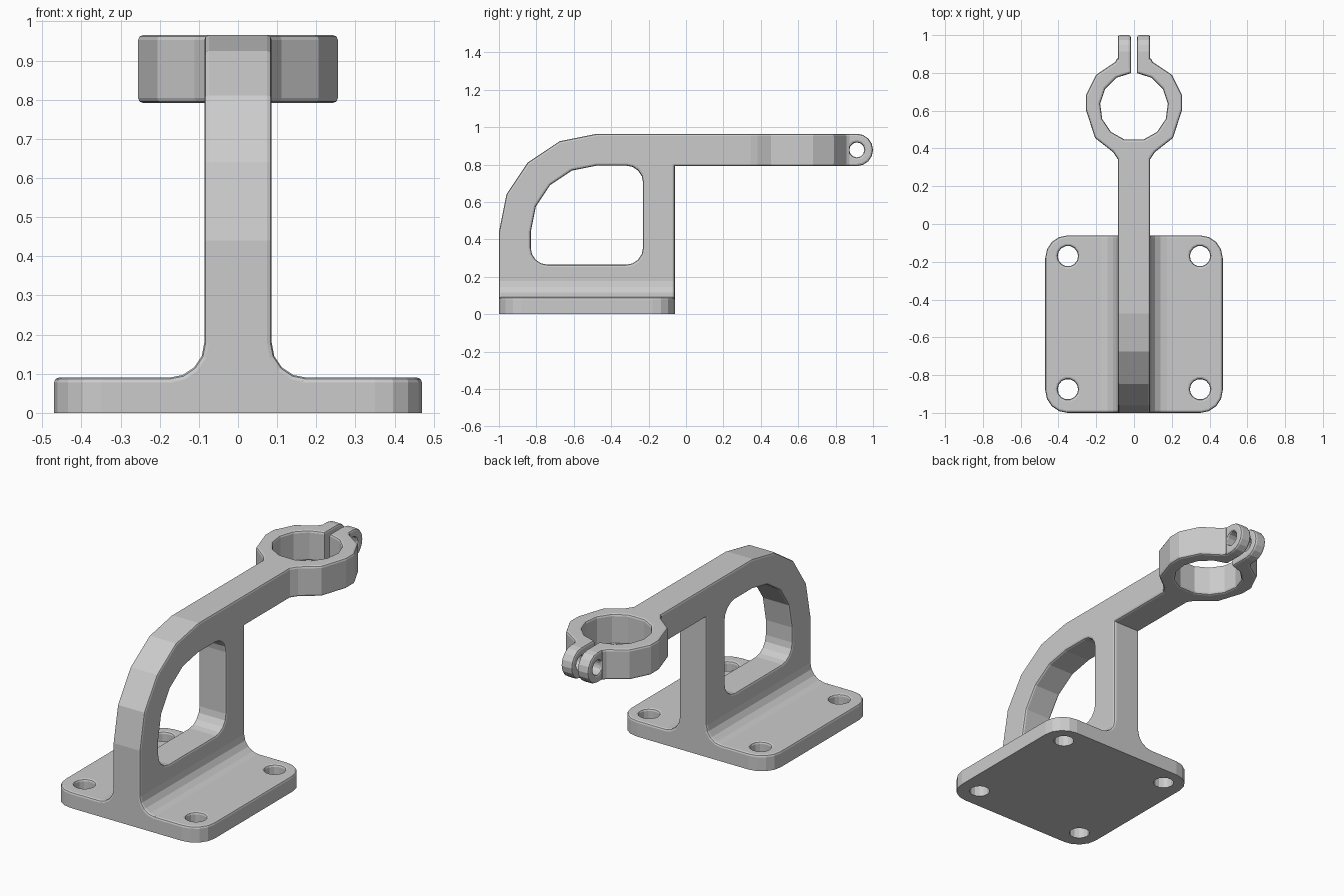
import bpy, bmesh
from math import sin, cos, radians
from mathutils import Vector

if "Cube" in bpy.data.objects:
    bpy.data.objects.remove(bpy.data.objects["Cube"])

W = 0.086            # half width of web, arm and clamp ears
BOTTOM, TOP = 0.792, 0.965   # arm height range
SOFT = 0.012         # small edge rounding

XY = lambda u, v, w: (u, v, w)
XZ = lambda u, v, w: (u, w, v)
YZ = lambda u, v, w: (w, u, v)


def arc(cx, cy, r, a0, a1, n):
    angles = [radians(a0 + (a1 - a0) * i / n) for i in range(n + 1)]
    return [(cx + r * cos(a), cy + r * sin(a)) for a in angles]


def circle(cx, cy, r, n):
    return arc(cx, cy, r, 0, 360, n)[:-1]


def oriented(pts, ccw):
    area = sum(a[0] * b[1] - b[0] * a[1] for a, b in zip(pts, pts[1:] + pts[:1]))
    return pts if (area > 0) == ccw else pts[::-1]


def inset(pts, d):
    """Move a loop into the material with mitred corners."""
    out = []
    for i, p in enumerate(pts):
        p, a, b = Vector(p), Vector(pts[i - 1]), Vector(pts[(i + 1) % len(pts)])
        e, f = (p - a).normalized(), (b - p).normalized()
        n, m = Vector((-e.y, e.x)), Vector((-f.y, f.x))
        out.append(p + (n + m) * d / (1 + n.dot(m)))
    return out


def prism(name, outline, lo, hi, place, holes=(), soft_lo=SOFT, soft_hi=SOFT):
    """Extrude an outline with holes, rounding the rims of both caps."""
    steps = []
    for base, s, soft in ((lo, 1, soft_lo), (hi, -1, soft_hi)):
        part = [(base + s * k * soft, q * soft)
                for k, q in ((0, 1), (0.29, 0.29), (1, 0))] if soft else [(base, 0)]
        steps += part if s == 1 else part[::-1]
    bm = bmesh.new()
    caps = ([], [])
    for loop in [oriented(outline, True)] + [oriented(h, False) for h in holes]:
        rings = [[bm.verts.new(place(p[0], p[1], w)) for p in inset(loop, d)]
                 for w, d in steps]
        n = len(loop)
        for r, s in zip(rings, rings[1:]):
            for i in range(n):
                j = (i + 1) % n
                bm.faces.new((r[i], r[j], s[j], s[i]))
        for cap, ring in zip(caps, (rings[0], rings[-1])):
            cap += [bm.edges.get((ring[i - 1], ring[i])) for i in range(n)]
    for cap in caps:
        bmesh.ops.triangle_fill(bm, use_beauty=True, edges=cap,
                                normal=Vector(place(0, 0, 1)))
    bmesh.ops.recalc_face_normals(bm, faces=bm.faces)
    mesh = bpy.data.meshes.new(name)
    bm.to_mesh(mesh)
    bm.free()
    obj = bpy.data.objects.new(name, mesh)
    bpy.context.collection.objects.link(obj)
    return obj


# Base plate with four bolt holes
R = 0.12
plate = (arc(0.47 - R, -0.06 - R, R, 0, 90, 4) + arc(-0.47 + R, -0.06 - R, R, 90, 180, 4)
         + arc(-0.47 + R, -1 + R, R, 180, 270, 4) + arc(0.47 - R, -1 + R, R, 270, 360, 4))
bolts = [circle(x, y, 0.054, 14) for x in (-0.35, 0.35) for y in (-0.17, -0.875)]
prism("base_plate", plate, 0, 0.09, XY, bolts, soft_lo=0)

# Filleted foot where the web meets the plate
side = [(0.175, 0.03)] + arc(0.175, 0.179, 0.089, 270, 180, 4) + [(W, 0.2)]
prism("web_foot", side + [(-x, z) for x, z in side[::-1]], -1, -0.06, XZ)

# Upright web with its window, running on into the arm
web = [(-1, 0.15), (-0.06, 0.15), (-0.06, BOTTOM), (0.36, BOTTOM), (0.36, TOP)]
web += arc(-0.475, 0.44, 0.525, 90, 180, 4)
C = 0.09
window = (arc(-0.475, 0.44, 0.355, 90, 180, 4)
          + arc(-0.83 + C, 0.265 + C, C, 180, 270, 4)
          + arc(-0.23 - C, 0.265 + C, C, 270, 360, 4)
          + arc(-0.23 - C, 0.795 - C, C, 0, 90, 4))
prism("web_and_arm", web, -W, W, YZ, [window])

# Split clamp ring
half = [(W, 0.31), (W, 0.344), (0.111, 0.381), (0.206, 0.455), (0.255, 0.605),
        (0.255, 0.68), (0.2, 0.79), (0.1, 0.857), (0.09, 0.875), (0.016, 0.875)]
half += arc(0, 0.62, 0.18, 85, -74, 6)
prism("clamp_ring", half + [(-x, y) for x, y in half[::-1]], BOTTOM, TOP, XY)

# Clamp ears with the pinch bolt hole
mid, rad = (BOTTOM + TOP) / 2, (TOP - BOTTOM) / 2
ear = [(0.825, TOP), (0.825, BOTTOM)] + arc(1 - rad, mid, rad, -90, 90, 8)
for name, s in (("clamp_ear_right", 1), ("clamp_ear_left", -1)):
    a, b = sorted((s * 0.016, s * W))
    prism(name, ear, a, b, YZ, [circle(1 - rad, mid, 0.04, 12)])
